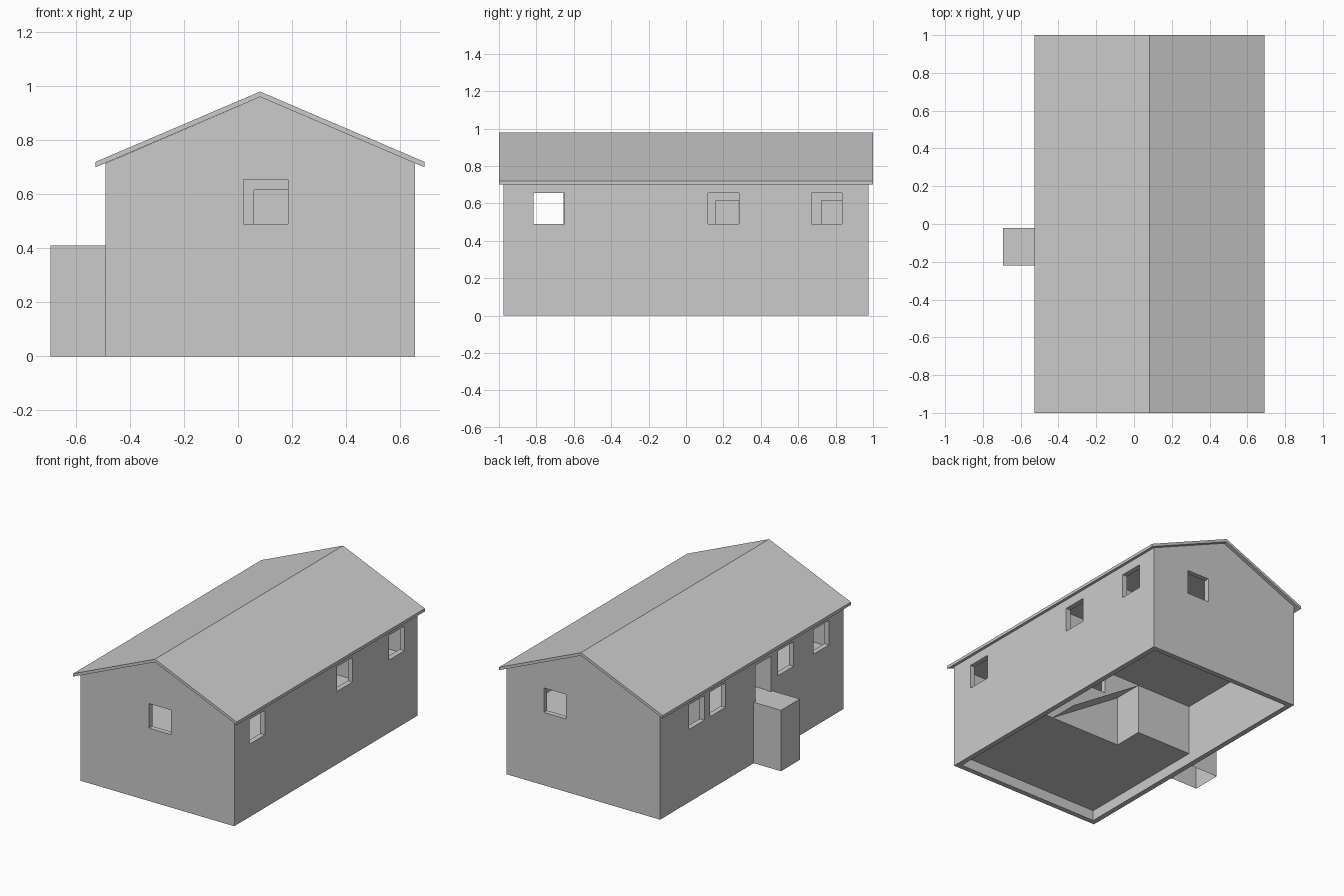
import bpy, bmesh

if "Cube" in bpy.data.objects:
    bpy.data.objects.remove(bpy.data.objects["Cube"])


def make(name, bm):
    bmesh.ops.recalc_face_normals(bm, faces=bm.faces)
    me = bpy.data.meshes.new(name)
    bm.to_mesh(me)
    bm.free()
    ob = bpy.data.objects.new(name, me)
    bpy.context.collection.objects.link(ob)
    return ob


def add_box(bm, x0, x1, y0, y1, z0, z1):
    v = [bm.verts.new((x, y, z)) for x in (x0, x1) for y in (y0, y1) for z in (z0, z1)]
    return [bm.faces.new([v[i] for i in f]) for f in
            ((0, 1, 3, 2), (4, 6, 7, 5), (0, 4, 5, 1), (2, 3, 7, 6), (0, 2, 6, 4), (1, 5, 7, 3))]


def boxes(name, items):
    bm = bmesh.new()
    for b in items:
        add_box(bm, *b)
    return make(name, bm)


def prism(name, pts, y0, y1):
    bm = bmesh.new()
    f = bm.faces.new([bm.verts.new((x, y0, z)) for x, z in pts])
    r = bmesh.ops.extrude_face_region(bm, geom=[f])
    for v in r["geom"]:
        if isinstance(v, bmesh.types.BMVert):
            v.co.y = y1
    # keep the starting cap so the profile is closed at both ends
    if not f.is_valid:
        bmesh.ops.holes_fill(bm, edges=bm.edges)
    return make(name, bm)


def sheet(name, quads):
    bm = bmesh.new()
    for q in quads:
        bm.faces.new([bm.verts.new(p) for p in q])
    return make(name, bm)


def flat(x0, x1, y0, y1, z):
    return [(x0, y0, z), (x1, y0, z), (x1, y1, z), (x0, y1, z)]


def cut(ob, name, items):
    c = boxes(name, items)
    c.hide_render = True
    c.hide_set(True)
    m = ob.modifiers.new("openings", "BOOLEAN")
    m.operation = "DIFFERENCE"
    m.solver = "EXACT"
    m.object = c


L, R, F, B = -0.49, 0.655, -0.975, 0.975      # outer walls
T = 0.035                                      # wall thickness
l, r, f, b = L + T, R - T, F + T, B - T        # inner walls
LOW, UP, TOP = 0.07, 0.41, 0.695               # floors and ceiling
S0, S1 = 0.49, 0.655                           # window sill and head
DOOR = 0.205

# Outer walls with gables, hollow below the ceiling
walls = prism("outer_walls", [(L, 0), (R, 0), (R, 0.715), (0.082, 0.96), (L, 0.715)], F, B)
cut(walls, "room_cutter", [(l, r, f, b, -0.1, TOP)])
e = 0.02
openings = [(R - T - e, R + e, y, y + 0.165, S0, S1) for y in (-0.815, 0.118, 0.67)]
openings += [(L - e, L + T + e, y, y + 0.165, S0, S1) for y in (-0.82, -0.445, 0.28, 0.505)]
openings += [(L - e, L + T + e, -0.205, -0.04, UP, 0.65),
             (0.02, 0.185, F - e, F + T + e, S0, S1),
             (0.21, 0.375, B - T - e, B + e, S0, S1)]
cut(walls, "window_cutter", openings)

# Roof slab with overhang
prism("roof", [(-0.527, 0.70), (0.082, 0.96), (0.69, 0.70),
               (0.69, 0.72), (0.082, 0.98), (-0.527, 0.72)], -1, 1)

# Porch block, open underneath and against the wall
bm = bmesh.new()
fs = add_box(bm, -0.693, L, -0.22, -0.02, 0, UP)
bmesh.ops.delete(bm, geom=[fs[1], fs[4]], context="FACES_ONLY")
make("porch", bm)

# Floors, with the stairwell left open
C0, C1, SX, EX = -0.21, -0.005, -0.04, 0.49
sheet("upper_floor", [flat(l, r, f, C0, UP), flat(l, SX, C0, C1, UP),
                      flat(EX, r, C0, C1, UP), flat(l, r, C1, b, UP)])
sheet("lower_floor", [flat(l, r, f, C0 - T, LOW), flat(l, SX, C0, C1, LOW),
                      flat(-0.38, -0.26, C0 - T, C0, LOW),
                      flat(0.02, 0.185, F, f, LOW)])
sheet("lower_ceiling", [flat(l, r, f, C0 - T, 0.36)])

# Stair ramp down to the lower floor
sheet("stair_ramp", [[(SX, C0, UP), (SX, C1, UP), (EX, C1, LOW), (EX, C0, LOW)]])
sheet("lower_hall_walls", [
    [(l, C1, LOW), (SX, C1, LOW), (SX, C1, UP), (l, C1, UP)],
    [(SX, C0, LOW), (SX, C1, LOW), (SX, C1, UP), (SX, C0, UP)]])

# Partitions with doorways
cross = boxes("cross_partition", [(l, r, C0 - T, C0, LOW, TOP)])
cut(cross, "cross_door_cutter", [(0.06, 0.225, C0 - T - e, C0 + e, UP, UP + DOOR),
                                 (-0.38, -0.26, C0 - T - e, C0 + e, LOW, LOW + DOOR)])
hall = boxes("hall_partition", [(l, r, C1, C1 + T, UP, TOP)])
cut(hall, "hall_door_cutter", [(-0.3, -0.135, C1 - e, C1 + T + e, UP - e, UP + DOOR)])
long_wall = boxes("long_partition", [(SX, SX + T, C1 + T, b, UP, TOP)])
cut(long_wall, "long_door_cutter", [(SX - e, SX + T + e, y, y + 0.165, UP - e, UP + DOOR)
                                    for y in (0.16, 0.725)])
boxes("bedroom_partitions", [(l, SX, 0.455, 0.49, UP, TOP), (SX + T, r, 0.455, 0.49, UP, TOP)])
